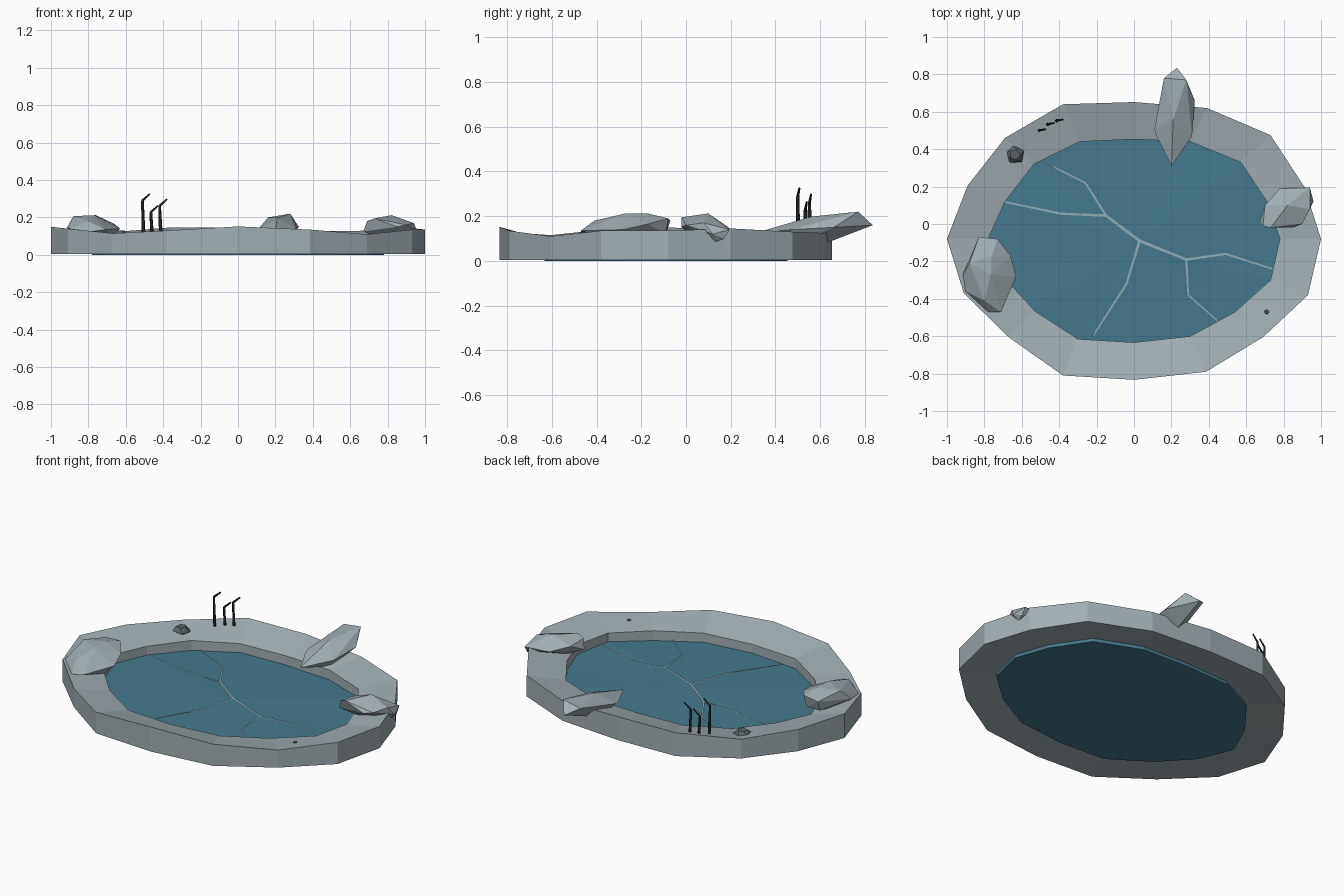
import bpy, bmesh, math
from mathutils import Vector

if "Cube" in bpy.data.objects:
    bpy.data.objects.remove(bpy.data.objects["Cube"])


def material(name, rgb):
    m = bpy.data.materials.new(name)
    m.diffuse_color = (*rgb, 1)
    m.use_nodes = True
    m.node_tree.nodes["Principled BSDF"].inputs["Base Color"].default_value = m.diffuse_color
    return m


STONE = material("stone", (0.36, 0.43, 0.46))
DARK = material("dark_stone", (0.10, 0.125, 0.14))
ICE = material("ice", (0.06, 0.19, 0.26))
CRACK = material("crack", (0.28, 0.42, 0.46))
REED = material("reed", (0.015, 0.015, 0.015))


def finish(name, bm, mat):
    bmesh.ops.recalc_face_normals(bm, faces=bm.faces)
    me = bpy.data.meshes.new(name)
    bm.to_mesh(me)
    bm.free()
    me.materials.append(mat)
    ob = bpy.data.objects.new(name, me)
    bpy.context.collection.objects.link(ob)
    return ob


# Pond outline, outer rim (x, y, z) and inner rim (x, y)
OUTER = [(-1, -.08, .15), (-.89, .205, .135), (-.69, .46, .12), (-.38, .64, .145),
         (0, .652, .145), (.39, .62, .125), (.73, .475, .13), (.91, .2, .145),
         (1, -.08, .135), (.93, -.38, .135), (.69, -.605, .11), (.385, -.79, .135),
         (0, -.833, .152), (-.38, -.81, .13), (-.67, -.605, .115), (-.91, -.37, .14)]
INNER = [(-.78, -.08), (-.69, .12), (-.535, .32), (-.29, .44), (0, .453), (.3, .44),
         (.57, .33), (.71, .12), (.78, -.08), (.73, -.3), (.54, -.47), (.3, -.6),
         (0, -.633), (-.3, -.615), (-.53, -.465), (-.7, -.28)]
N = len(OUTER)

# Stone rim: four loops bridged into a closed ring, lip sloping inward
bm = bmesh.new()
loops = [[bm.verts.new((x, y, .004)) for x, y, z in OUTER],
         [bm.verts.new(p) for p in OUTER],
         [bm.verts.new((x, y, .09)) for x, y in INNER],
         [bm.verts.new((x, y, .02)) for x, y in INNER]]
for k in range(4):
    a, b = loops[k], loops[(k + 1) % 4]
    for i in range(N):
        j = (i + 1) % N
        bm.faces.new((a[i], a[j], b[j], b[i]))
finish("stone_rim", bm, STONE)

# Ice slab: faceted fan on top, flat bottom
bm = bmesh.new()
low = [bm.verts.new((x, y, 0)) for x, y in INNER]
top = [bm.verts.new((x, y, .034 + .004 * math.sin(i * 2.3))) for i, (x, y) in enumerate(INNER)]
mid = bm.verts.new((.03, -.09, .045))
bm.faces.new(low)
for i in range(N):
    j = (i + 1) % N
    bm.faces.new((low[i], low[j], top[j], top[i]))
    bm.faces.new((top[i], top[j], mid))
finish("ice_sheet", bm, ICE)


def crack(name, pts, w):
    """Flat tapered ribbon lying just above the ice."""
    bm = bmesh.new()
    pts = [Vector((x, y, .05 - .01 * math.hypot(x / .78, (y + .09) / .54))) for x, y in pts]
    rows = []
    for i, p in enumerate(pts):
        d = (pts[min(i + 1, len(pts) - 1)] - pts[max(i - 1, 0)]).normalized()
        s = Vector((-d.y, d.x, 0)) * w * (1 - .4 * i / (len(pts) - 1))
        rows.append((bm.verts.new(p + s), bm.verts.new(p - s)))
    for a, b in zip(rows, rows[1:]):
        bm.faces.new((a[0], a[1], b[1], b[0]))
    for f in bm.faces:
        if f.normal.z < 0:
            f.normal_flip()
    finish(name, bm, CRACK)


crack("crack_west", [(.03, -.09), (-.15, .045), (-.39, .055), (-.69, .118)], .008)
crack("crack_north", [(-.15, .045), (-.26, .22), (-.49, .335)], .006)
crack("crack_east", [(.03, -.09), (.28, -.19), (.49, -.16), (.74, -.24)], .008)
crack("crack_south", [(.03, -.09), (-.04, -.32), (-.22, -.6)], .007)
crack("crack_southeast", [(.28, -.19), (.29, -.38), (.45, -.52)], .006)


def rock(name, pts, mat=STONE):
    """Faceted stone as the hull of a few corner points."""
    bm = bmesh.new()
    vs = [bm.verts.new(p) for p in pts]
    bmesh.ops.convex_hull(bm, input=vs)
    bmesh.ops.delete(bm, geom=[v for v in bm.verts if not v.link_faces], context='VERTS')
    finish(name, bm, mat)


rock("left_boulder", [
    (-.83, -.07, .18), (-.73, -.08, .19), (-.63, -.28, .14), (-.71, -.47, .135),
    (-.78, -.47, .125), (-.90, -.36, .14), (-.915, -.27, .145), (-.765, -.27, .212),
    (-.88, -.21, .207), (-.76, -.17, .212), (-.80, -.41, .18), (-.66, -.17, .165),
    (-.74, -.09, .12), (-.68, -.3, .09), (-.85, -.3, .09), (-.83, -.09, .12)])
rock("back_boulder", [
    (.23, .835, .16), (.16, .78, .20), (.28, .77, .22), (.325, .66, .15),
    (.31, .47, .14), (.20, .31, .125), (.12, .47, .135), (.11, .51, .14),
    (.14, .66, .17), (.21, .56, .198), (.30, .52, .15), (.22, .64, .085),
    (.17, .5, .08), (.27, .5, .08)])
rock("right_boulder", [
    (.67, .01, .125), (.70, .10, .17), (.78, .19, .15), (.94, .195, .14),
    (.96, .12, .12), (.94, .08, .17), (.90, 0, .16), (.85, -.02, .15), (.69, -.01, .18),
    (.82, .10, .212), (.73, -.02, .195), (.94, .17, .10), (.93, .13, .085), (.76, .05, .09)])


def pebble(name, c, r, h):
    rock(name, [(c[0] + r * f * math.cos(a + t), c[1] + r * f * math.sin(a + t), c[2] + z)
                for z, f, t in ((-h, .6, 0), (0, 1, .4), (h, .55, 0))
                for a in (0, 1.3, 2.4, 3.7, 5.1)], DARK)


pebble("dark_pebble", (-.637, .37, .105), .053, .024)
pebble("small_pebble", (.71, -.47, .102), .018, .012)


# Reeds: square stems with a bent tip
def reed(name, base, joint, tip):
    cu = bpy.data.curves.new(name, 'CURVE')
    cu.dimensions = '3D'
    cu.bevel_depth = .009
    cu.bevel_resolution = 0
    cu.use_fill_caps = True
    for pts, rad in (((base, joint), (1.1, .8)), ((joint, tip), (.75, .5))):
        sp = cu.splines.new('POLY')
        sp.points.add(1)
        for q, p, r in zip(sp.points, pts, rad):
            q.co = (*p, 1)
            q.radius = r
    cu.materials.append(REED)
    ob = bpy.data.objects.new(name, cu)
    bpy.context.collection.objects.link(ob)


for i, (x, y, h) in enumerate(((-.505, .50, .29), (-.46, .533, .228), (-.413, .552, .262))):
    reed(f"reed_{i + 1}", (x, y, .115), (x - .006, y, h), (x + .034, y + .007, h + .036))
